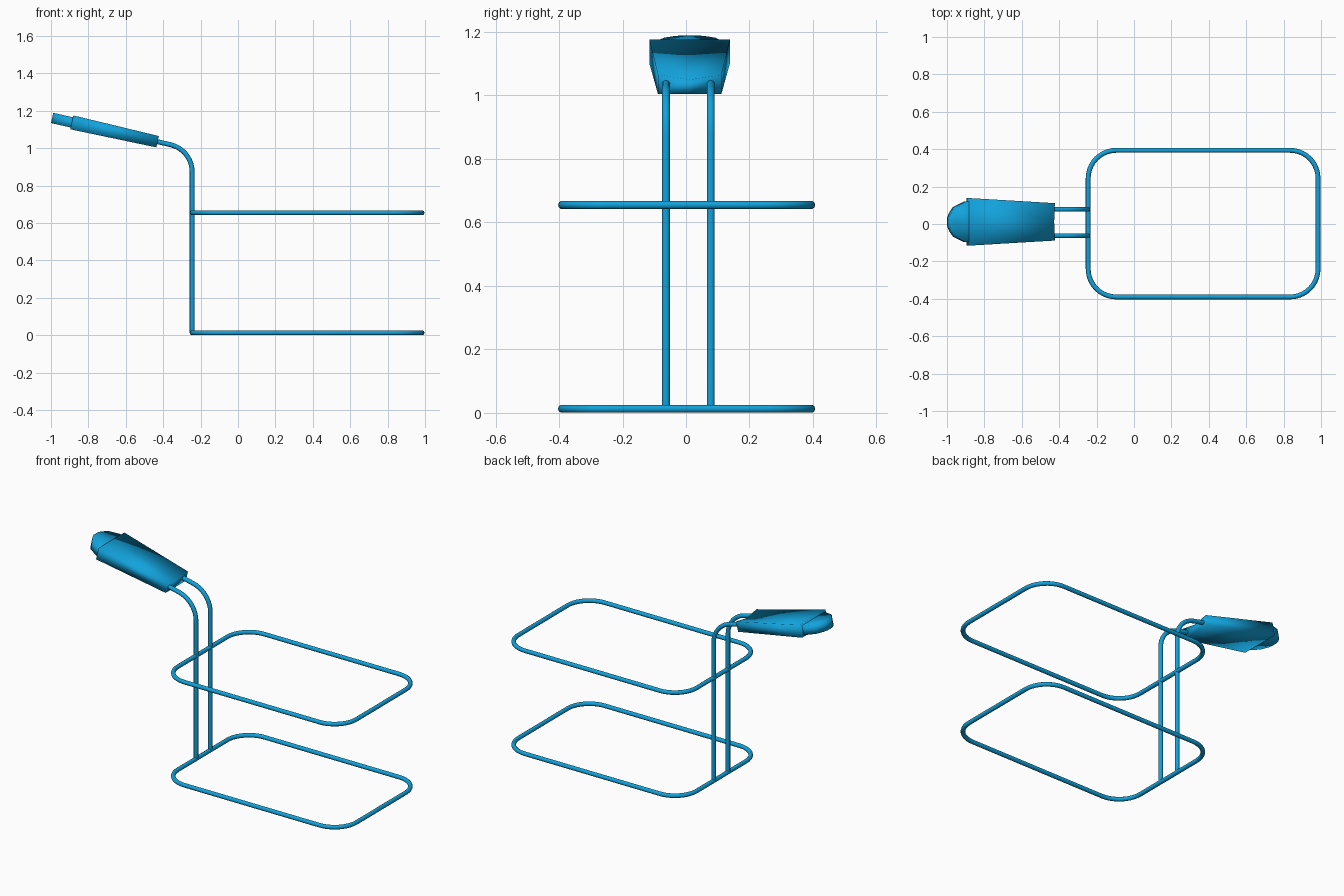
import bpy, bmesh
from math import sin, cos, pi, radians
from mathutils import Vector

cube = bpy.data.objects.get("Cube")
if cube:
    bpy.data.objects.remove(cube)

BLUE = (0.006, 0.36, 0.71, 1)
mat = bpy.data.materials.new("bright blue")
mat.use_nodes = True
mat.diffuse_color = BLUE
mat.node_tree.nodes["Principled BSDF"].inputs["Base Color"].default_value = BLUE

TUBE = 0.013
TILT = radians(12.7)
MID_Y = 0.0115          # centre line of the rods and the head
HEAD = Vector((-0.43, MID_Y, 1.035))
ALONG = Vector((-cos(TILT), 0, sin(TILT)))
UP = Vector((sin(TILT), 0, cos(TILT)))


def arc(cx, cy, r, start, end, n=10):
    return [(cx + r * cos(start + (end - start) * i / n),
             cy + r * sin(start + (end - start) * i / n)) for i in range(n + 1)]


def tube(name, points, cyclic=False):
    curve = bpy.data.curves.new(name, "CURVE")
    curve.dimensions = "3D"
    curve.bevel_depth = TUBE
    curve.bevel_resolution = 3
    curve.use_fill_caps = True
    spline = curve.splines.new("POLY")
    spline.points.add(len(points) - 1)
    for p, co in zip(spline.points, points):
        p.co = (*co, 1)
    spline.use_cyclic_u = cyclic
    curve.materials.append(mat)
    ob = bpy.data.objects.new(name, curve)
    bpy.context.collection.objects.link(ob)
    bpy.ops.object.select_all(action="DESELECT")
    ob.select_set(True)
    bpy.context.view_layer.objects.active = ob
    bpy.ops.object.convert(target="MESH")
    bpy.ops.object.shade_smooth_by_angle(angle=radians(50))


def loft(name, sections):
    """Sections: distance along the head, half width, half thickness, dish of the top."""
    bm = bmesh.new()
    rings = []
    for u, w, t, dish in sections:
        ring = [(-w, t), (0, t - dish), (w, t), (w, -t), (0, -t), (-w, -t)]
        rings.append([bm.verts.new(HEAD + ALONG * u + UP * h + Vector((0, y, 0)))
                      for y, h in ring])
    for a, b in zip(rings, rings[1:]):
        for i in range(6):
            j = (i + 1) % 6
            bm.faces.new((a[i], a[j], b[j], b[i]))
    bm.faces.new(rings[0])
    bm.faces.new(rings[-1])
    bmesh.ops.recalc_face_normals(bm, faces=bm.faces)
    for f in bm.faces:
        f.smooth = True
    mesh = bpy.data.meshes.new(name)
    bm.to_mesh(mesh)
    bm.free()
    mesh.materials.append(mat)
    bpy.context.collection.objects.link(bpy.data.objects.new(name, mesh))


# Two rounded rectangular hoops
LEFT, RIGHT, HALF_Y, R = -0.245, 0.984, 0.392, 0.15
outline = []
for k, (x, y) in enumerate([(RIGHT - R, HALF_Y - R), (LEFT + R, HALF_Y - R),
                            (LEFT + R, R - HALF_Y), (RIGHT - R, R - HALF_Y)]):
    outline += arc(x, y + 0.002, R, k * pi / 2, (k + 1) * pi / 2)
for name, z in (("lower_hoop", TUBE), ("upper_hoop", 0.655)):
    tube(name, [(x, y, z) for x, y in outline], cyclic=True)

# Pair of upright rods bending over into the head
bend = arc(LEFT - R, 0.873, R, 0, pi / 2 - TILT)
end = HEAD + ALONG * 0.05
for name, side in (("front_rod", -1), ("back_rod", 1)):
    y = MID_Y - 0.004 + side * 0.0705
    tube(name, [(LEFT, y, TUBE)] + [(x, y, z) for x, z in bend] + [(end.x, y, end.z)])

# Flared head with a rounded nose
loft("head_body", [(0, 0.1, 0.031, 0.016), (0.47, 0.127, 0.038, 0.0)])
loft("head_nose", [(0.4, 0.11, 0.028, 0), (0.487, 0.108, 0.028, 0),
                   (0.545, 0.08, 0.028, 0), (0.566, 0.05, 0.028, 0),
                   (0.578, 0.022, 0.028, 0)])
